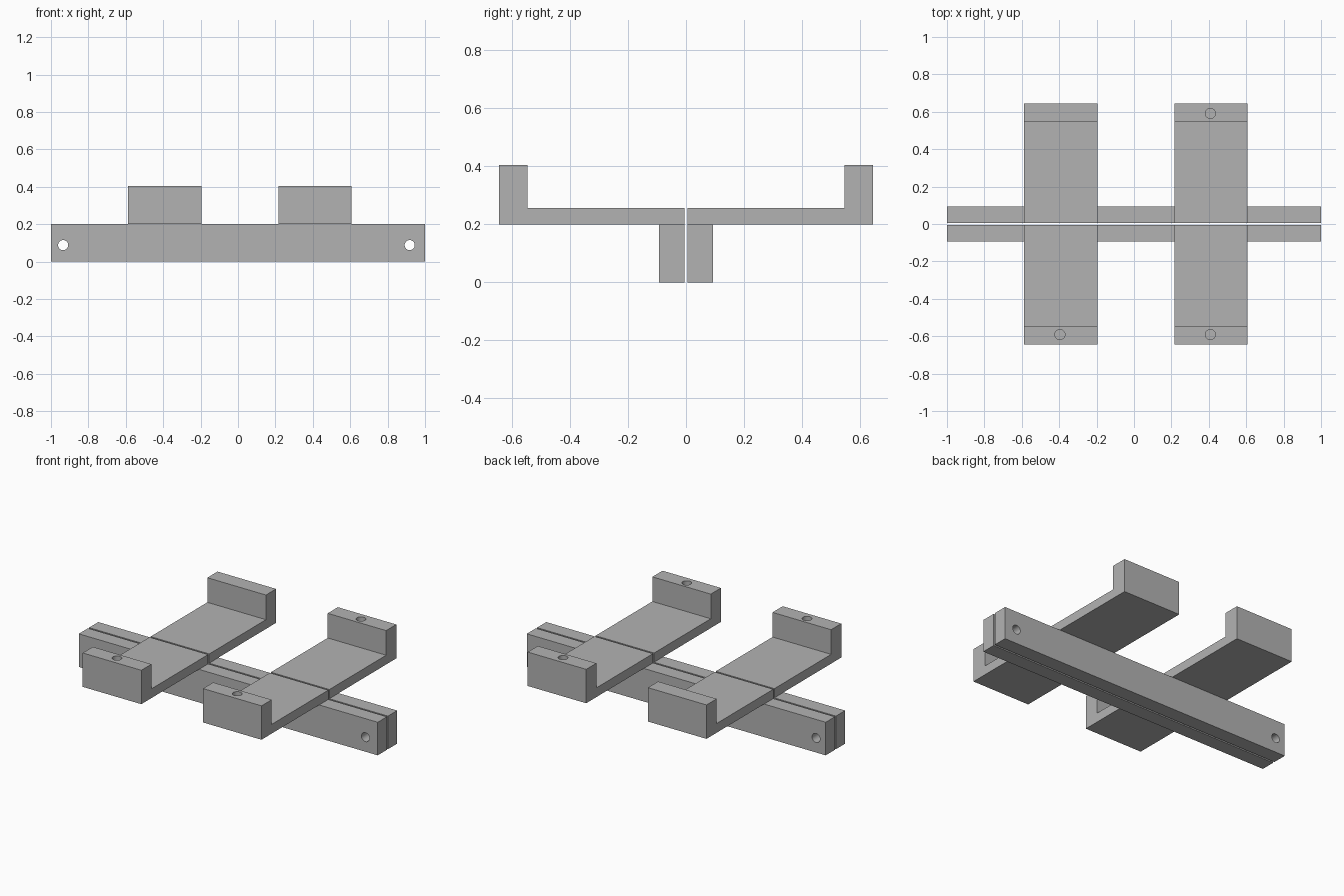
import bpy
import bmesh
from math import radians
from mathutils import Matrix, Vector

cube = bpy.data.objects.get("Cube")
if cube:
    bpy.data.objects.remove(cube, do_unlink=True)

# Single grey finish
grey = bpy.data.materials.new("plain grey")
grey.use_nodes = True
colour = (0.45, 0.45, 0.45, 1)
grey.diffuse_color = colour
grey.node_tree.nodes["Principled BSDF"].inputs["Base Color"].default_value = colour

GAP, BAR_Y, BAR_Z = 0.005, 0.093, 0.2
END_Y, LIP_Y = 0.644, 0.547
FLOOR_Z, LIP_Z = 0.256, 0.405
HOLE_R = 0.027


def make_object(name, bm):
    bmesh.ops.recalc_face_normals(bm, faces=bm.faces)
    mesh = bpy.data.meshes.new(name)
    bm.to_mesh(mesh)
    bm.free()
    mesh.materials.append(grey)
    obj = bpy.data.objects.new(name, mesh)
    bpy.context.collection.objects.link(obj)
    return obj


def extrude_profile(name, profile, x0, x1):
    """Extrude a closed (y, z) profile along x."""
    bm = bmesh.new()
    face = bm.faces.new([bm.verts.new((x0, y, z)) for y, z in profile])
    result = bmesh.ops.extrude_face_region(bm, geom=[face])
    verts = [v for v in result["geom"] if isinstance(v, bmesh.types.BMVert)]
    bmesh.ops.translate(bm, verts=verts, vec=(x1 - x0, 0, 0))
    return make_object(name, bm)


def drill(obj, centre, axis, depth):
    """Cut a round hole through or into an object."""
    bm = bmesh.new()
    turn = Vector((0, 0, 1)).rotation_difference(Vector(axis)).to_matrix().to_4x4()
    bmesh.ops.create_cone(bm, cap_ends=True, segments=32, radius1=HOLE_R,
                          radius2=HOLE_R, depth=depth,
                          matrix=Matrix.Translation(centre) @ turn)
    cutter = make_object("hole_cutter", bm)
    cutter.hide_render = True
    mod = obj.modifiers.new("hole", "BOOLEAN")
    mod.operation, mod.solver, mod.object = "DIFFERENCE", "EXACT", cutter
    select(obj)
    bpy.ops.object.modifier_apply(modifier=mod.name)
    bpy.data.objects.remove(cutter, do_unlink=True)


def select(obj):
    bpy.ops.object.select_all(action="DESELECT")
    obj.select_set(True)
    bpy.context.view_layer.objects.active = obj


brackets = {"right": (-0.588, -0.196), "left": (0.217, 0.608)}

for side, s in (("front", -1), ("back", 1)):
    # Long cross bar with a bolt hole near each end
    bar = extrude_profile(side + "_bar", [
        (s * GAP, 0), (s * BAR_Y, 0), (s * BAR_Y, BAR_Z), (s * GAP, BAR_Z)], -1, 1)
    for x in (-0.935, 0.918):
        drill(bar, (x, s * BAR_Y / 2, 0.088), (0, 1, 0), 0.3)
    parts = [bar]

    # L-shaped arms with an upright lip at the outer end
    for hand, (x0, x1) in brackets.items():
        arm = extrude_profile(f"{side}_{hand}_arm", [
            (s * GAP, BAR_Z), (s * END_Y, BAR_Z), (s * END_Y, LIP_Z),
            (s * LIP_Y, LIP_Z), (s * LIP_Y, FLOOR_Z), (s * GAP, FLOOR_Z)], x0, x1)
        # Blind peg hole in the lip, on all arms but the back right one
        if (side, hand) != ("back", "right"):
            drill(arm, ((x0 + x1) / 2 - 0.004, s * 0.591, LIP_Z), (0, 0, 1), 0.2)
        parts.append(arm)

    for obj in parts:
        select(obj)
        bpy.ops.object.shade_smooth_by_angle(angle=radians(30))
